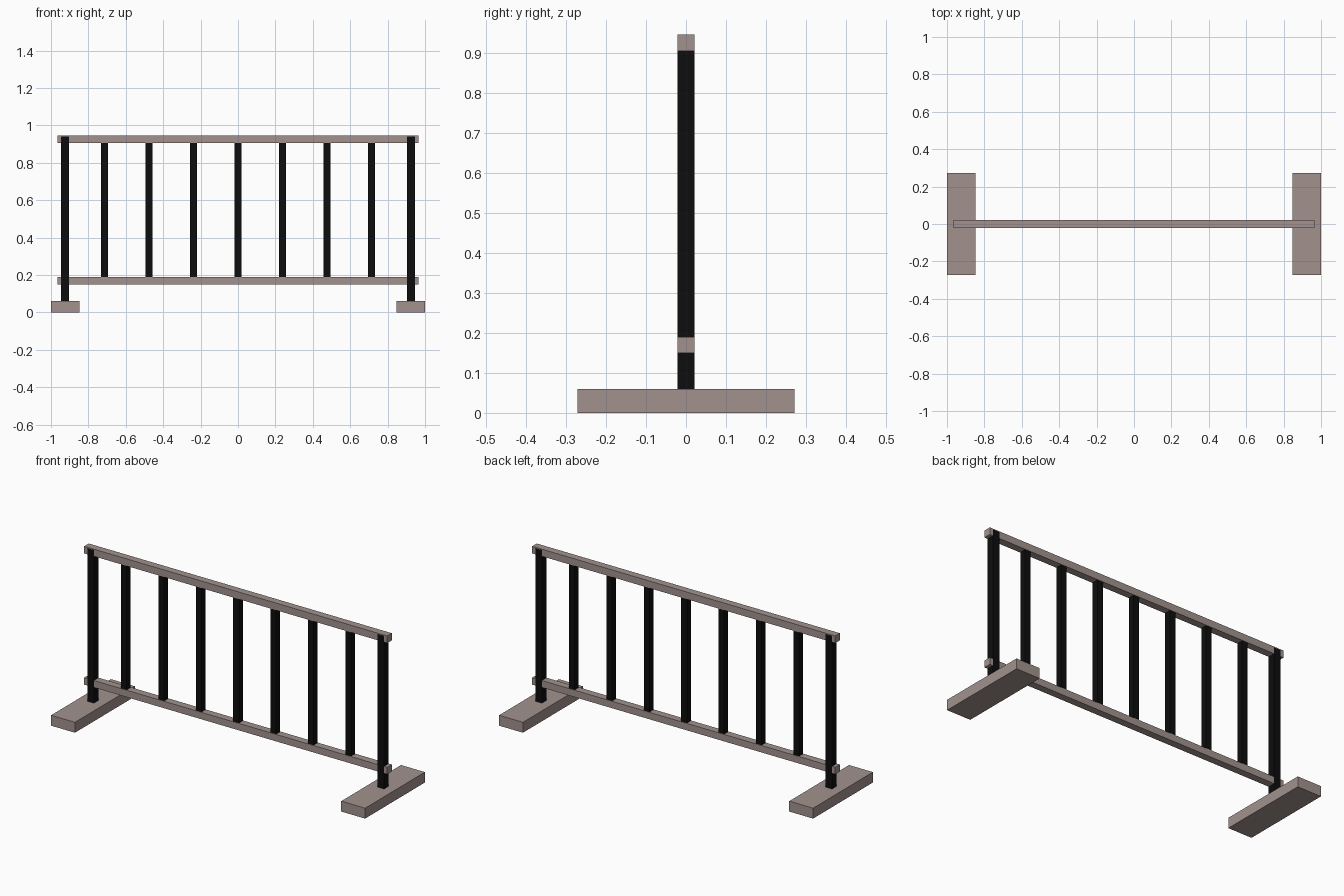
import bpy

if "Cube" in bpy.data.objects:
    bpy.data.objects.remove(bpy.data.objects["Cube"])


def material(name, color):
    mat = bpy.data.materials.new(name)
    mat.diffuse_color = color
    mat.use_nodes = True
    mat.node_tree.nodes["Principled BSDF"].inputs["Base Color"].default_value = mat.diffuse_color
    return mat


wood = material("weathered_wood", (0.36, 0.29, 0.27, 1))
iron = material("black_iron", (0.004, 0.004, 0.004, 1))


def box(name, x, y, z, mat):
    """Box spanning the given (min, max) ranges."""
    spans = (x, y, z)
    bpy.ops.mesh.primitive_cube_add(size=1, location=[(a + b) / 2 for a, b in spans])
    ob = bpy.context.object
    ob.name = name
    ob.scale = [b - a for a, b in spans]
    bpy.ops.object.transform_apply(location=False, rotation=False, scale=True)
    ob.data.materials.append(mat)
    return ob


# Horizontal rails
box("top_rail", (-0.965, 0.965), (-0.021, 0.021), (0.905, 0.946), wood)
box("bottom_rail", (-0.965, 0.965), (-0.021, 0.021), (0.15, 0.19), wood)

# Feet and end posts
for side, s in (("left", -1), ("right", 1)):
    cx = s * 0.924
    box(f"{side}_foot", (cx - 0.076, cx + 0.076), (-0.272, 0.272), (0, 0.06), wood)
    box(f"{side}_post", (cx - 0.021, cx + 0.021), (-0.0215, 0.0215), (0.001, 0.941), iron)

# Evenly spaced balusters between the rails
for i in range(-3, 4):
    cx = i * 0.238
    box(f"baluster_{i + 4}", (cx - 0.018, cx + 0.018), (-0.018, 0.018), (0.189, 0.906), iron)
